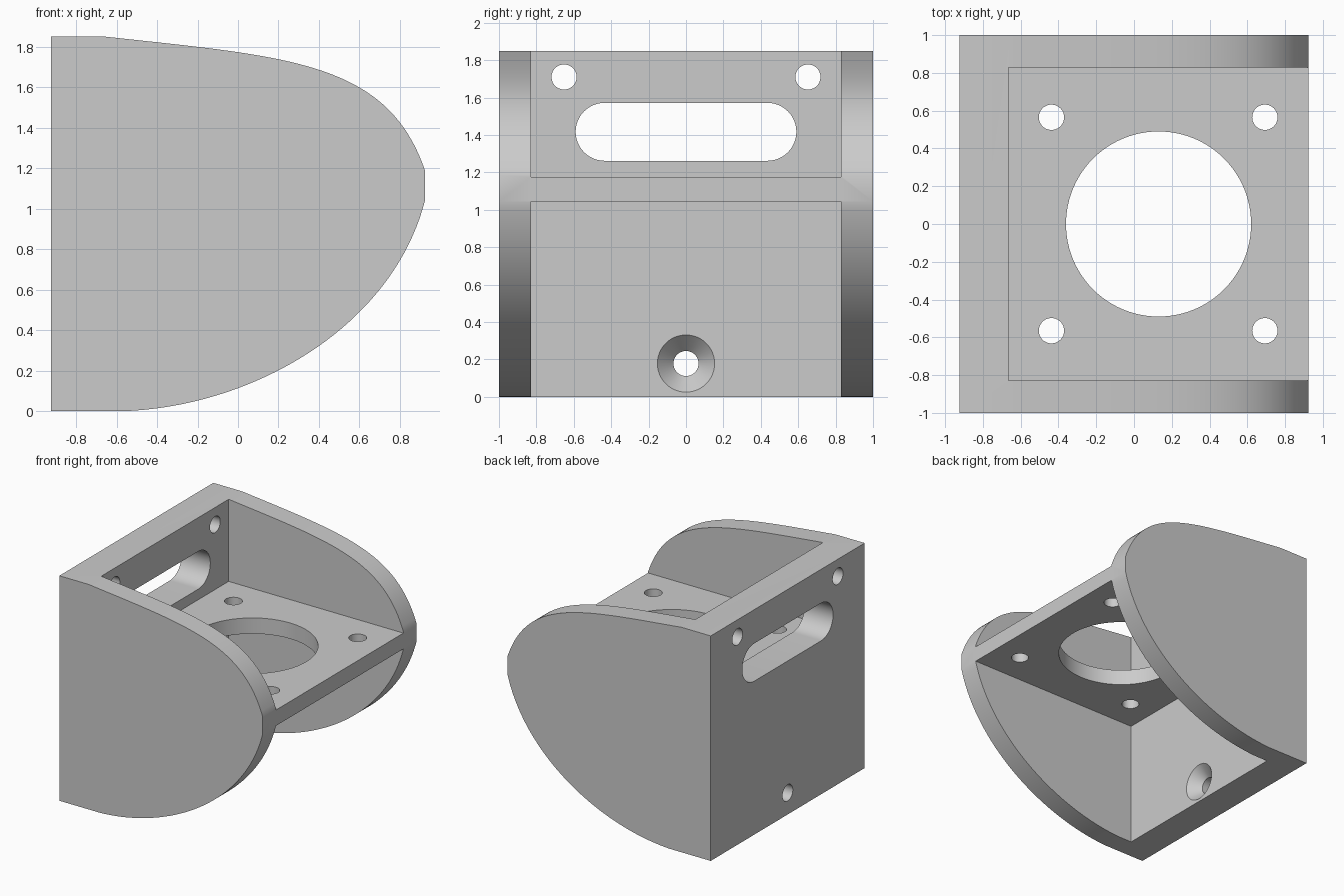
import bpy
import bmesh
import math
from mathutils import Vector
from mathutils.geometry import interpolate_bezier

if "Cube" in bpy.data.objects:
    bpy.data.objects.remove(bpy.data.objects["Cube"], do_unlink=True)

X = 0.925         # half depth
TOP = 1.85        # full height
WALL = -0.665     # inner face of the upright wall
INNER = 0.828     # inner face of the side plates
SHELF = (1.045, 1.175)
HOLE = 0.067      # screw hole radius

grey = bpy.data.materials.new("grey plastic")
grey.use_nodes = True
COLOUR = (0.6, 0.6, 0.6, 1)
grey.diffuse_color = COLOUR
grey.node_tree.nodes["Principled BSDF"].inputs["Base Color"].default_value = COLOUR


def finish(name, bm):
    bmesh.ops.recalc_face_normals(bm, faces=bm.faces)
    mesh = bpy.data.meshes.new(name)
    bm.to_mesh(mesh)
    bm.free()
    mesh.materials.append(grey)
    obj = bpy.data.objects.new(name, mesh)
    bpy.context.collection.objects.link(obj)
    return obj


def loft(name, axis, sections):
    """Solid through outlines of equal length, each given as (position, points)."""
    place = {"x": lambda p, a: (p, *a),
             "y": lambda p, a: (a[0], p, a[1]),
             "z": lambda p, a: (*a, p)}[axis]
    bm = bmesh.new()
    rings = [[bm.verts.new(place(pos, pt)) for pt in pts] for pos, pts in sections]
    n = len(rings[0])
    for a, b in zip(rings, rings[1:]):
        for i in range(n):
            j = (i + 1) % n
            bm.faces.new((a[i], a[j], b[j], b[i]))
    bm.faces.new(rings[0])
    bm.faces.new(rings[-1])
    return finish(name, bm)


def circle(u, v, r, n=48):
    return [(u + r * math.cos(math.tau * i / n), v + r * math.sin(math.tau * i / n))
            for i in range(n)]


def slot(v, half, r, n=24):
    pts = []
    for side, start in ((1, -math.pi / 2), (-1, math.pi / 2)):
        for i in range(n + 1):
            a = start + math.pi * i / n
            pts.append((side * (half - r) + r * math.cos(a), v + r * math.sin(a)))
    return pts


def box(name, lo, hi, chamfer=0):
    bm = bmesh.new()
    bmesh.ops.create_cube(bm, size=1)
    for v in bm.verts:
        v.co = [lo[i] if v.co[i] < 0 else hi[i] for i in range(3)]
    if chamfer:
        # bevel the floor edges and the two upright corners at the wall
        edges = []
        for e in bm.edges:
            mid = (e.verts[0].co + e.verts[1].co) / 2
            if (mid.z == lo[2] and mid.x < hi[0]) or (mid.x == lo[0] and mid.z < hi[2]):
                edges.append(e)
        bmesh.ops.bevel(bm, geom=edges, offset=chamfer, segments=1,
                        profile=0.5, affect='EDGES')
    return finish(name, bm)


def curve(*pts):
    vecs = [Vector((x, z, 0)) for x, z in pts]
    return [(p.x, p.y) for p in interpolate_bezier(*vecs, 40)]


# Body: rounded side outline extruded across the full width
outline = [(-X, 0)]
outline += curve((-0.55, 0), (0.1, 0.03), (0.77, 0.43), (X, SHELF[0]))
outline += curve((X, SHELF[1] + 0.01), (0.74, 1.73), (0.25, 1.75), (-0.66, TOP))
outline += [(-X, TOP)]
bracket = loft("bracket", "y", [(-1, outline), (1, outline)])

# Pockets above and below the shelf
cutters = [
    box("upper_pocket", (WALL, -INNER, SHELF[1]), (1.3, INNER, 2.2), 0.045),
    box("lower_pocket", (WALL, -INNER, -0.3), (1.3, INNER, SHELF[0])),
]

# Shelf: large round opening and four screw holes
through_shelf = [circle(0.13, 0, 0.49, 96)]
through_shelf += [circle(x, y, HOLE) for x in (-0.437, 0.693) for y in (-0.565, 0.565)]
for pts in through_shelf:
    cutters.append(loft("shelf_hole", "z", [(0.95, pts), (1.3, pts)]))

# Wall: long slot and two screw holes
for pts in [slot(1.417, 0.59, 0.155), circle(-0.652, 1.71, HOLE), circle(0.652, 1.71, HOLE)]:
    cutters.append(loft("wall_hole", "x", [(-1.1, pts), (-0.5, pts)]))

# Wall: countersunk screw hole near the foot
narrow, wide = circle(0, 0.178, HOLE), circle(0, 0.178, 0.153)
cutters.append(loft("countersink", "x", [
    (-1.1, narrow), (WALL - 0.09, narrow), (WALL, wide), (WALL + 0.1, wide)]))

# Cut everything, then drop the cutters
for cutter in cutters:
    cutter.hide_render = True
    mod = bracket.modifiers.new("cut", 'BOOLEAN')
    mod.operation = 'DIFFERENCE'
    mod.solver = 'EXACT'
    mod.object = cutter
bpy.context.view_layer.update()
result = bpy.data.meshes.new_from_object(
    bracket.evaluated_get(bpy.context.evaluated_depsgraph_get()))
bracket.modifiers.clear()
bracket.data = result
result.name = "bracket"
result.materials.clear()
result.materials.append(grey)
for poly in result.polygons:
    poly.material_index = 0
for cutter in cutters:
    bpy.data.objects.remove(cutter, do_unlink=True)

# Smooth the curved surfaces, keep the edges crisp
bpy.ops.object.select_all(action='DESELECT')
bracket.select_set(True)
bpy.context.view_layer.objects.active = bracket
bpy.ops.object.shade_smooth_by_angle(angle=math.radians(20))
